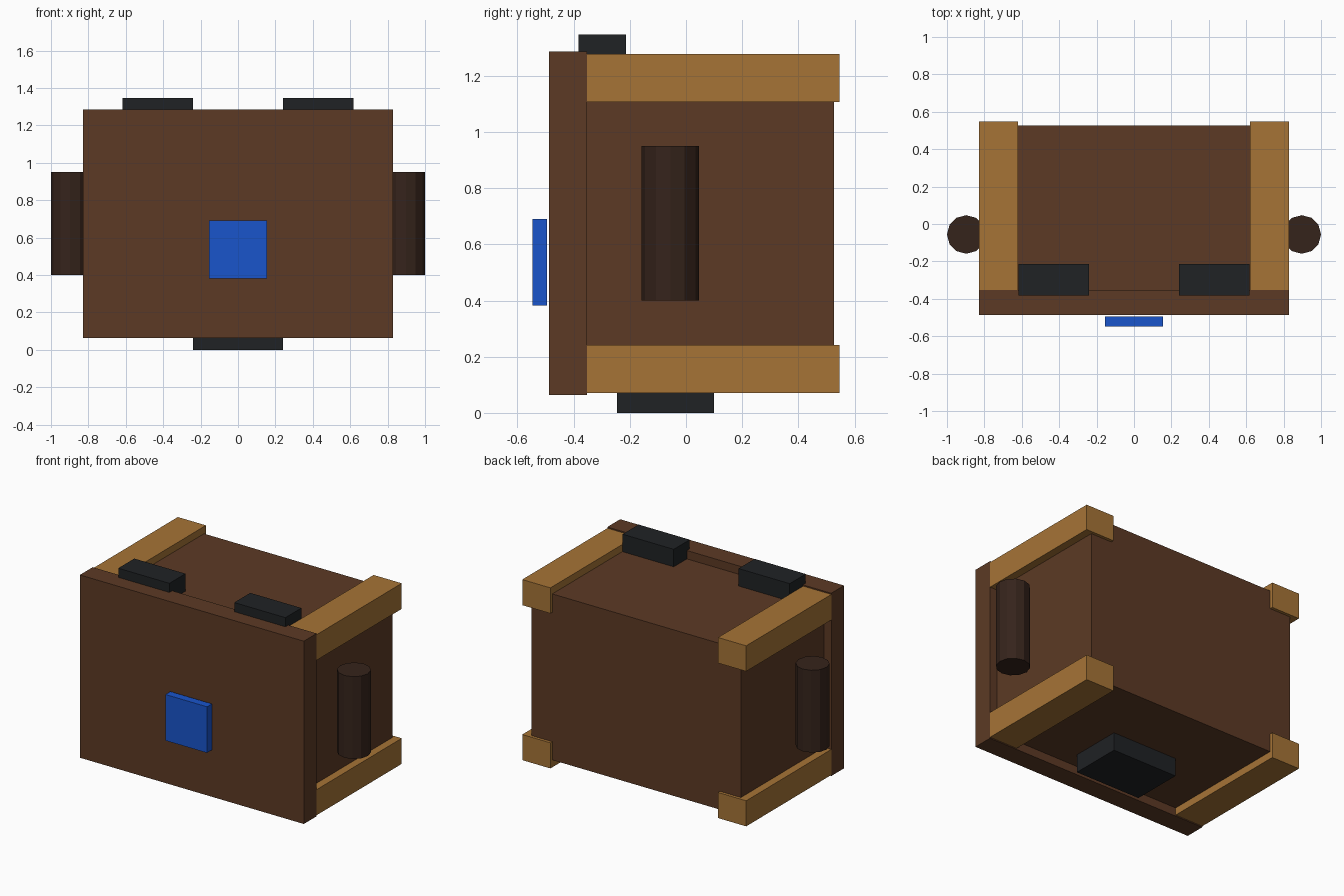
import bpy
from mathutils import Vector

if "Cube" in bpy.data.objects:
    bpy.data.objects.remove(bpy.data.objects["Cube"])


def material(name, rgb):
    m = bpy.data.materials.new(name)
    m.diffuse_color = (*rgb, 1.0)
    m.use_nodes = True
    m.node_tree.nodes["Principled BSDF"].inputs["Base Color"].default_value = m.diffuse_color
    return m


BROWN = material("brown_wood", (0.107, 0.042, 0.018))
TAN = material("tan_wood", (0.381, 0.174, 0.037))
DARK = material("dark_roll", (0.036, 0.017, 0.011))
BLACK = material("black_metal", (0.014, 0.016, 0.018))
BLUE = material("blue_paint", (0.010, 0.090, 0.600))


def box(name, xs, ys, zs, mat):
    lo, hi = (Vector(c) for c in zip(xs, ys, zs))
    bpy.ops.mesh.primitive_cube_add(size=1)
    ob = bpy.context.object
    ob.name = name
    for v in ob.data.vertices:
        v.co = (lo + hi) / 2 + v.co * (hi - lo)
    ob.data.materials.append(mat)
    return ob


# Main box and the thicker front panel
box("crate_body", (-0.775, 0.775), (-0.40, 0.527), (0.12, 1.23), BROWN)
box("front_panel", (-0.828, 0.828), (-0.487, -0.352), (0.064, 1.286), BROWN)

# Blue plate floating just ahead of the front panel
box("front_plate", (-0.154, 0.154), (-0.547, -0.495), (0.382, 0.69), BLUE)

# Foot block under the crate
box("foot_block", (-0.24, 0.24), (-0.245, 0.10), (0.0, 0.14), BLACK)

for side, s in (("left", -1), ("right", 1)):
    # Long edge beams, top and bottom
    for level, zs in (("lower", (0.071, 0.242)), ("upper", (1.107, 1.278))):
        box(f"{level}_beam_{side}", sorted((0.62 * s, 0.828 * s)),
            (-0.485, 0.547), zs, TAN)

    # Black blocks on the lid
    box(f"lid_block_{side}", sorted((0.24 * s, 0.618 * s)),
        (-0.382, -0.213), (1.22, 1.347), BLACK)

    # Upright round handle on each side
    bpy.ops.mesh.primitive_cylinder_add(
        vertices=12, radius=0.103, depth=0.55,
        location=(0.897 * s, -0.056, 0.675))
    handle = bpy.context.object
    handle.name = f"side_handle_{side}"
    handle.data.materials.append(DARK)
